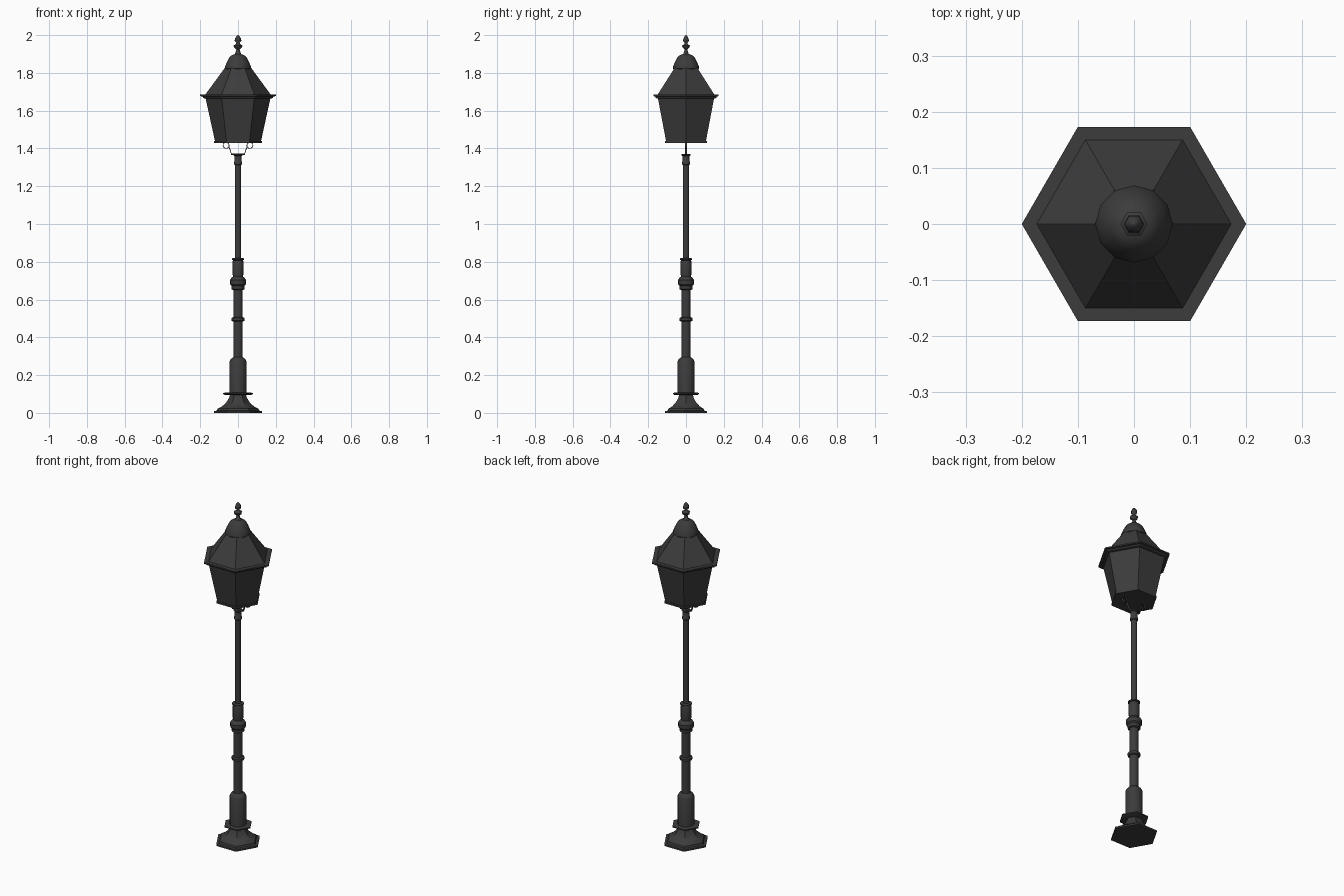
import bpy
import bmesh
import math

cube = bpy.data.objects.get("Cube")
if cube:
    bpy.data.objects.remove(cube, do_unlink=True)

iron = bpy.data.materials.new("dark iron")
iron.use_nodes = True
iron.diffuse_color = (0.045, 0.045, 0.045, 1)
iron.node_tree.nodes["Principled BSDF"].inputs["Base Color"].default_value = iron.diffuse_color


def finish(obj, angle):
    obj.data.materials.append(iron)
    bpy.ops.object.select_all(action="DESELECT")
    obj.select_set(True)
    bpy.context.view_layer.objects.active = obj
    bpy.ops.object.shade_smooth_by_angle(angle=math.radians(angle))


def lathe(name, sides, profile, angle=35):
    """Turn (radius, height) points about z, with a corner on +x."""
    bm = bmesh.new()
    rings = []
    for r, z in profile:
        rings.append([bm.verts.new((r * math.cos(math.tau * i / sides),
                                    r * math.sin(math.tau * i / sides), z))
                      for i in range(sides)])
    for low, high in zip(rings, rings[1:]):
        for i in range(sides):
            j = (i + 1) % sides
            bm.faces.new((low[i], low[j], high[j], high[i]))
    bm.faces.new(rings[0][::-1])
    bm.faces.new(rings[-1])
    mesh = bpy.data.meshes.new(name)
    bm.to_mesh(mesh)
    bm.free()
    obj = bpy.data.objects.new(name, mesh)
    bpy.context.collection.objects.link(obj)
    finish(obj, angle)


def strap(name, points, half_width, thickness):
    """Flat iron strip following (x, z) points in the y = 0 plane."""
    bm = bmesh.new()
    rows = [[bm.verts.new((x, y, z)) for y in (-half_width, half_width)] for x, z in points]
    for a, b in zip(rows, rows[1:]):
        bm.faces.new((a[0], a[1], b[1], b[0]))
    mesh = bpy.data.meshes.new(name)
    bm.to_mesh(mesh)
    bm.free()
    obj = bpy.data.objects.new(name, mesh)
    bpy.context.collection.objects.link(obj)
    solid = obj.modifiers.new("thickness", "SOLIDIFY")
    solid.thickness = thickness
    solid.offset = 0
    finish(obj, 35)


# Six-sided foot and plate
lathe("foot", 6, [(0.128, 0), (0.128, 0.01), (0.112, 0.012), (0.108, 0.022),
                  (0.085, 0.034), (0.062, 0.055), (0.047, 0.08), (0.042, 0.097)])
lathe("foot_plate", 6, [(0.07, 0.095), (0.08, 0.1), (0.08, 0.106), (0.055, 0.108)])

# Round column with its collars
lathe("pedestal", 12, [(0.046, 0.1), (0.046, 0.27), (0.038, 0.285), (0.026, 0.295)])
lathe("lower_column", 12, [(0.025, 0.28), (0.025, 0.67)])
lathe("column_ring", 12, [(0.025, 0.483), (0.034, 0.488), (0.034, 0.502), (0.025, 0.507)])
lathe("column_capital", 12, [(0.025, 0.65), (0.034, 0.655), (0.034, 0.672), (0.042, 0.68),
                             (0.043, 0.703), (0.034, 0.716), (0.026, 0.722)])
lathe("upper_sleeve", 12, [(0.025, 0.715), (0.029, 0.735), (0.029, 0.8), (0.026, 0.808),
                           (0.032, 0.811), (0.032, 0.818), (0.018, 0.821)])
lathe("pole", 12, [(0.017, 0.8), (0.017, 1.36)])
lathe("pole_cap", 12, [(0.017, 1.312), (0.021, 1.315), (0.021, 1.328), (0.019, 1.332),
                       (0.019, 1.36), (0.024, 1.364), (0.024, 1.37)])

# Scrolled bracket holding the lantern
strap("bracket_bar", [(-0.036, 1.369), (0.036, 1.369)], 0.006, 0.006)
for side, label in ((1, "left"), (-1, "right")):
    arm = [(0.034, 1.369), (0.038, 1.38), (0.042, 1.393), (0.047, 1.405)]
    curl = [(0.063 + 0.016 * math.cos(t), 1.416 + 0.016 * math.sin(t))
            for t in (math.pi - math.tau * k / 14 for k in range(14))]
    strap(label + "_scroll", [(side * x, z) for x, z in arm + curl], 0.006, 0.004)

# Six-sided lantern
lathe("lantern_floor", 6, [(0.127, 1.43), (0.127, 1.439), (0.12, 1.441)])
lathe("lantern_body", 6, [(0.121, 1.435), (0.173, 1.672)])
lathe("lantern_eave", 6, [(0.175, 1.664), (0.185, 1.667), (0.187, 1.675),
                          (0.2, 1.677), (0.2, 1.685)])
lathe("lantern_roof", 6, [(0.174, 1.684), (0.07, 1.826)])

# Chimney cap and finial
lathe("chimney_cap", 12, [(0.062, 1.815), (0.069, 1.823), (0.069, 1.832), (0.06, 1.855),
                          (0.046, 1.882), (0.034, 1.893), (0.016, 1.9)])
lathe("finial", 6, [(0.025, 1.893), (0.015, 1.903), (0.008, 1.924), (0.021, 1.934),
                    (0.024, 1.944), (0.01, 1.953), (0.009, 1.96), (0.018, 1.969),
                    (0.016, 1.982), (0.007, 1.996), (0.002, 2.0)], 60)
